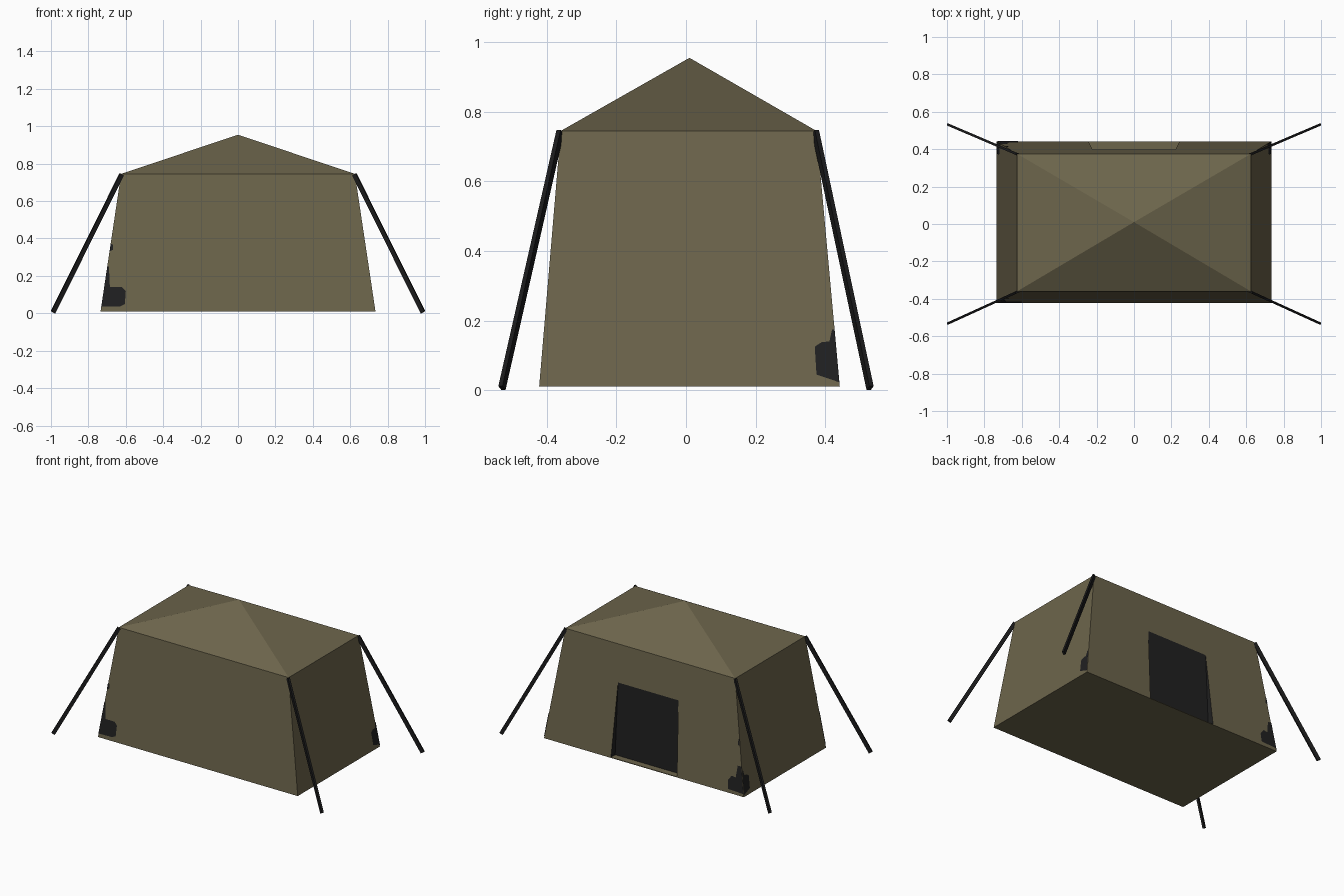
import bpy, bmesh
from mathutils import Vector, Matrix

if "Cube" in bpy.data.objects:
    bpy.data.objects.remove(bpy.data.objects["Cube"])


def material(name, rgb):
    m = bpy.data.materials.new(name)
    m.diffuse_color = (*rgb, 1)
    m.use_nodes = True
    m.node_tree.nodes["Principled BSDF"].inputs["Base Color"].default_value = m.diffuse_color
    return m


CANVAS = material("olive canvas", (0.150, 0.129, 0.071))
DARK = material("dark opening", (0.0145, 0.0145, 0.0150))
ROPE = material("black rope", (0.0100, 0.0100, 0.0105))

Z0, Z1, APEX = 0.01, 0.745, 0.955
X0, X1 = 0.735, 0.625            # half widths, bottom and top
F0, F1 = -0.422, -0.36           # front wall y, bottom and top
B0, B1 = 0.442, 0.375            # back wall y, bottom and top


def lerp(a, b, z):
    return a + (b - a) * (z - Z0) / (Z1 - Z0)


def back(x, z):
    return Vector((x, lerp(B0, B1, z), z))


def front(x, z):
    return Vector((x, lerp(F0, F1, z), z))


def make(name, bm, mats):
    me = bpy.data.meshes.new(name)
    bm.to_mesh(me)
    bm.free()
    for m in mats:
        me.materials.append(m)
    ob = bpy.data.objects.new(name, me)
    bpy.context.collection.objects.link(ob)
    return ob


# Tent shell: sloping walls, hipped roof, floor, wedge-shaped doorway in the back
bm = bmesh.new()
V = bm.verts.new
low = [V((-X0, F0, Z0)), V((X0, F0, Z0)), V((X0, B0, Z0)), V((-X0, B0, Z0))]
top = [V((-X1, F1, Z1)), V((X1, F1, Z1)), V((X1, B1, Z1)), V((-X1, B1, Z1))]
peak = V((0, 0.01, APEX))
SILL, HEAD = 0.014, 0.50
hole = [V(back(0.243, SILL)), V(back(-0.243, SILL)),
        V(back(-0.222, HEAD)), V(back(0.222, HEAD))]
inner_y = lerp(B0, B1, HEAD)
inner = [V((0.243, inner_y, SILL)), V((-0.243, inner_y, SILL))]
bm.faces.new(low)
for i in range(4):
    j = (i + 1) % 4
    bm.faces.new((top[i], top[j], peak))
    if i != 2:
        bm.faces.new((low[i], low[j], top[j], top[i]))
outer = [low[2], low[3], top[3], top[2]]
for i in range(4):
    j = (i + 1) % 4
    bm.faces.new((outer[i], outer[j], hole[j], hole[i]))
bm.faces.new((hole[0], hole[1], inner[1], inner[0]))          # sill
for loop in ((inner[0], inner[1], hole[2], hole[3]),          # dark doorway
             (hole[0], inner[0], hole[3]), (hole[1], inner[1], hole[2])):
    bm.faces.new(loop).material_index = 1
bmesh.ops.recalc_face_normals(bm, faces=bm.faces[:])
make("tent_shell", bm, [CANVAS, DARK])


# Dark worn patches lying on the walls near the lower corners
def patch(name, wall, outward, outlines):
    bm = bmesh.new()
    out = Vector(outward)
    for pts in outlines:
        f = bm.faces.new([bm.verts.new(wall(a, z) + out * 0.003) for a, z in pts])
        f.normal_update()
        if f.normal.dot(out) < 0:
            f.normal_flip()
    make(name, bm, [DARK])


def edge_x(z):
    return -lerp(X0, X1, z)


def edge_y(z):
    return lerp(B0, B1, z)


patch("front_patch", front, (0, -1, 0), [
    [(edge_x(.035), .035), (-.63, .037), (-.605, .05), (-.60, .12), (-.62, .14),
     (-.685, .14), (-.69, .25), (edge_x(.25), .25)],
    [(edge_x(.33), .33), (-.668, .34), (-.67, .37), (edge_x(.37), .37)]])
patch("back_patch", back, (0, 1, 0), [
    [(edge_x(.03), .03), (-.62, .035), (-.615, .09), (-.64, .125), (-.67, .12),
     (-.68, .20), (edge_x(.20), .20)],
    [(edge_x(.33), .33), (-.672, .33), (-.675, .37), (edge_x(.37), .37)]])
for side, s in (("right", 1), ("left", -1)):
    patch(side + "_patch", lambda y, z, s=s: Vector((s * lerp(X0, X1, z), y, z)), (s, 0, 0), [
        [(edge_y(.022), .022), (.42, .03), (.375, .045), (.37, .125), (.39, .138),
         (.412, .14), (.42, .175), (edge_y(.175), .175)]])


# Guy ropes: flat straps from the eave corners to the ground
def strap(name, a, b, width, depth):
    a, b = Vector(a), Vector(b)
    d = (b - a).normalized()
    side = d.cross(Vector((0, 0, 1))).normalized()
    up = side.cross(d)
    bm = bmesh.new()
    bmesh.ops.create_cube(bm, size=1)
    rot = Matrix((side * width, up * depth, d * (b - a).length)).transposed().to_4x4()
    bmesh.ops.transform(bm, matrix=Matrix.Translation((a + b) / 2) @ rot, verts=bm.verts[:])
    bmesh.ops.recalc_face_normals(bm, faces=bm.faces[:])
    make(name, bm, [ROPE])


for sx, xn in ((-1, "left"), (1, "right")):
    for sy, yn, ty in ((-1, "front", -0.362), (1, "back", 0.372)):
        strap(f"{yn}_{xn}_guy_rope", (sx * 0.622, ty, 0.742),
              (sx * 0.989, sy * 0.529, 0.006), 0.013, 0.024)
